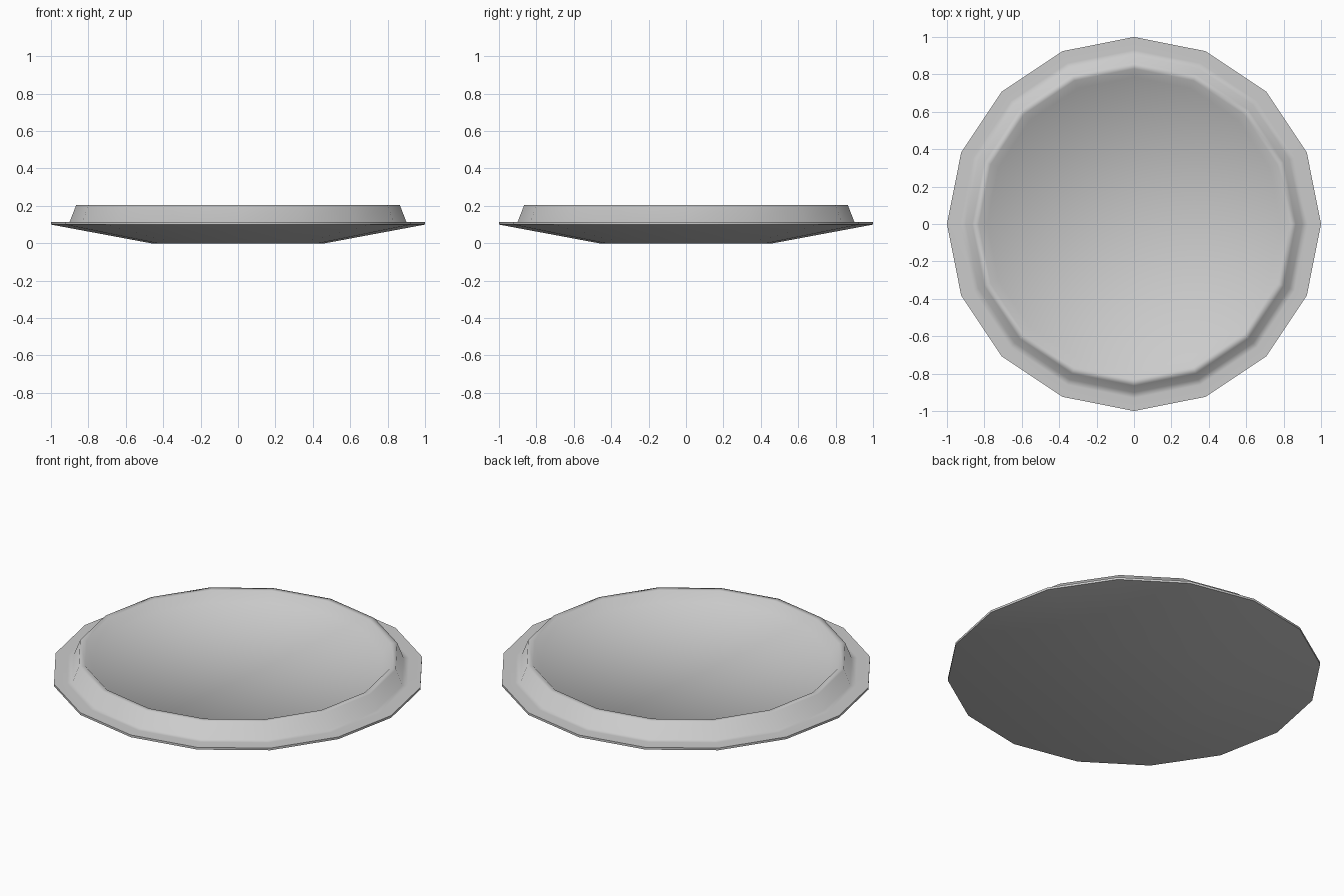
import bpy, bmesh, math

if "Cube" in bpy.data.objects:
    bpy.data.objects.remove(bpy.data.objects["Cube"])

SIDES = 16


def lathe(name, profile, smooth_angle):
    """Spin an (r, z) profile that starts and ends on the axis."""
    bm = bmesh.new()
    rings = []
    for r, z in profile:
        if r == 0:
            rings.append([bm.verts.new((0, 0, z))] * SIDES)
        else:
            rings.append([bm.verts.new((r * math.cos(2 * math.pi * i / SIDES),
                                        r * math.sin(2 * math.pi * i / SIDES), z))
                          for i in range(SIDES)])
    for a, b in zip(rings, rings[1:]):
        for i in range(SIDES):
            j = (i + 1) % SIDES
            bm.faces.new(list(dict.fromkeys((a[i], a[j], b[j], b[i]))))
    bmesh.ops.recalc_face_normals(bm, faces=bm.faces)
    mesh = bpy.data.meshes.new(name)
    bm.to_mesh(mesh)
    bm.free()
    obj = bpy.data.objects.new(name, mesh)
    bpy.context.collection.objects.link(obj)
    bpy.ops.object.select_all(action='DESELECT')
    obj.select_set(True)
    bpy.context.view_layer.objects.active = obj
    bpy.ops.object.shade_smooth_by_angle(angle=math.radians(smooth_angle))
    return obj


# Shallow dish: flat foot, sloped underside, thin rim, raised ring, inner floor
lathe("dish", [
    (0, 0), (0.465, 0),            # foot
    (1.0, 0.10), (1.0, 0.113),     # underside and rim edge
    (0.93, 0.113), (0.90, 0.115),  # rim top
    (0.865, 0.205), (0.83, 0.205), # raised ring
    (0.785, 0.155), (0, 0.155),    # inner slope and floor
], 72)

# Keep the edge between ring and floor crisp
mesh = bpy.data.objects["dish"].data
sharp = mesh.attributes.get("sharp_edge") or mesh.attributes.new("sharp_edge", 'BOOLEAN', 'EDGE')
for e in mesh.edges:
    if all(abs(mesh.vertices[v].co.z - 0.155) < 1e-4 and
           mesh.vertices[v].co.length > 0.5 for v in e.vertices):
        sharp.data[e.index].value = True
